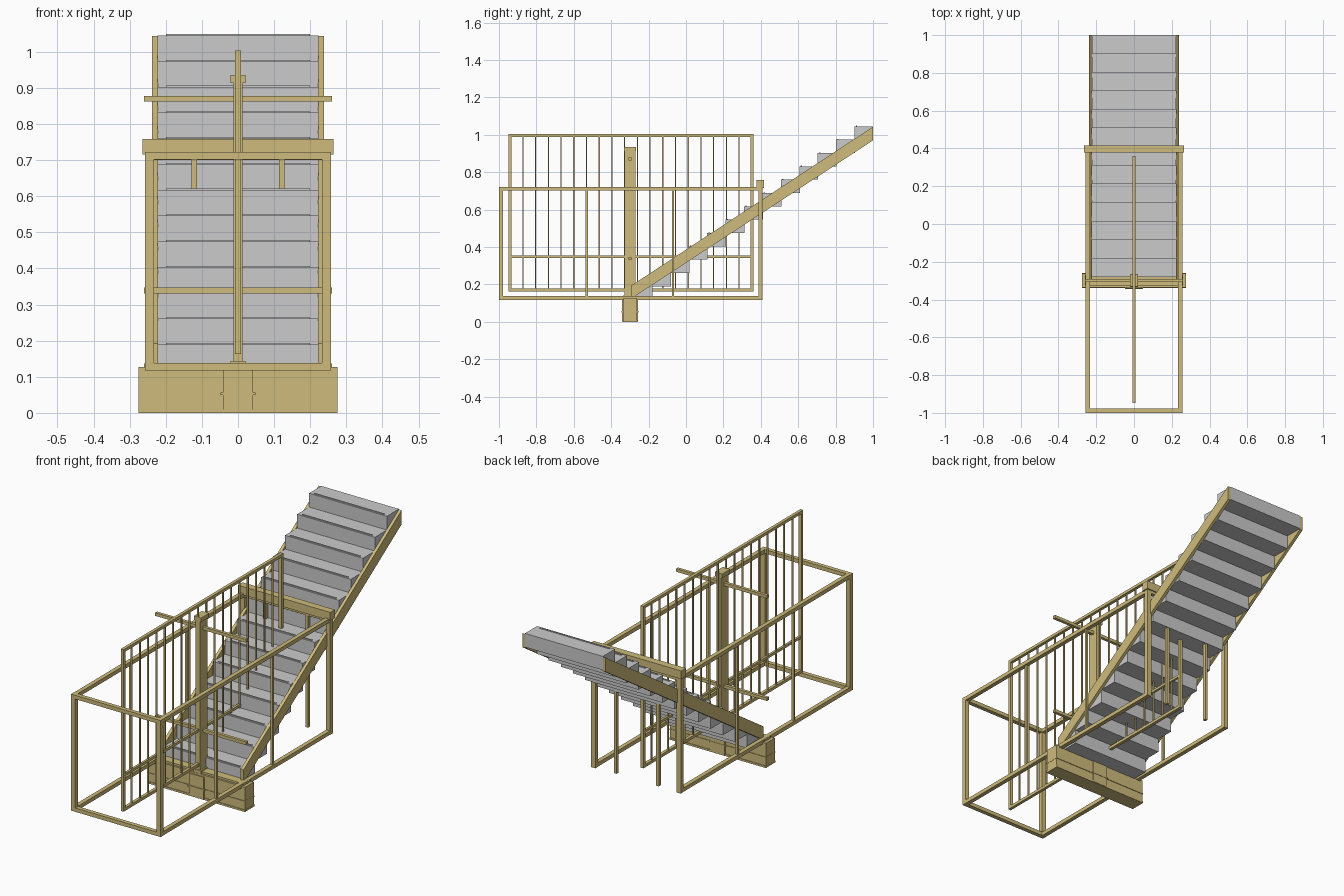
import bpy, bmesh

if "Cube" in bpy.data.objects:
    bpy.data.objects.remove(bpy.data.objects["Cube"])

gold = bpy.data.materials.new("brass")
gold.diffuse_color = (0.62, 0.50, 0.20, 1)
gold.use_nodes = True
gold.node_tree.nodes["Principled BSDF"].inputs["Base Color"].default_value = gold.diffuse_color


def prism_object(name, bm, mat):
    me = bpy.data.meshes.new(name)
    bmesh.ops.recalc_face_normals(bm, faces=bm.faces)
    bm.to_mesh(me)
    bm.free()
    if mat:
        me.materials.append(mat)
    ob = bpy.data.objects.new(name, me)
    bpy.context.collection.objects.link(ob)
    return ob


def boxes(name, items, mat=gold):
    """One object from boxes given as (x0, x1, y0, y1, z0, z1)."""
    bm = bmesh.new()
    for x0, x1, y0, y1, z0, z1 in items:
        vs = bmesh.ops.create_cube(bm, size=1)["verts"]
        bmesh.ops.scale(bm, vec=(x1 - x0, y1 - y0, z1 - z0), verts=vs)
        bmesh.ops.translate(bm, vec=((x0 + x1) / 2, (y0 + y1) / 2, (z0 + z1) / 2), verts=vs)
    return prism_object(name, bm, mat)


def mirror_x(items):
    return items + [(-b, -a, *rest) for a, b, *rest in items]


# Staircase: solid steps with a thin grip strip near each nosing
N, RUN, RISE = 13, 0.0985, 0.0713
steps, grips = [], []
for k in range(N):
    y, z = -0.281 + k * RUN, 0.19 + k * RISE
    y1 = min(y + RUN + 0.003, 1.0)
    steps.append((-0.223, 0.223, y, y1, z - RISE, z))
    grips.append((-0.2, 0.2, y + 0.007, y + 0.014, z - 0.002, z + 0.003))
boxes("stair_steps", steps, None)
boxes("step_grip_strips", grips, None)

# Sloping stringers on both sides
profile = [(-0.295, 0.122), (-0.295, 0.192), (1.0, 1.043), (1.0, 0.97)]
for side, label in ((1, "right"), (-1, "left")):
    bm = bmesh.new()
    face = bm.faces.new([bm.verts.new((side * 0.222, y, z)) for y, z in profile])
    ext = bmesh.ops.extrude_face_region(bm, geom=[face])["geom"]
    bmesh.ops.translate(bm, vec=(side * 0.016, 0, 0),
                        verts=[v for v in ext if isinstance(v, bmesh.types.BMVert)])
    prism_object("stringer_" + label, bm, gold)

# Base beam under the foot of the stairs
boxes("base_beam", [
    (-0.275, 0.275, -0.335, -0.262, 0.0, 0.127),
    (-0.26, 0.26, -0.325, -0.27, 0.127, 0.137)])
boxes("base_ribs", [
    (-0.276, 0.276, -0.338, -0.259, 0.0, 0.01),
    (-0.276, 0.276, -0.338, -0.259, 0.05, 0.056)])
boxes("base_centre_block", [
    (-0.042, 0.042, -0.341, -0.257, 0.002, 0.118),
    (-0.048, 0.048, -0.345, -0.255, 0.05, 0.057)])

# Open side frames
rails = [(0.234, 0.256, -1.0, 0.41, z, z + 0.02) for z in (0.118, 0.702)]
corner = [(0.233, 0.257, y, y + 0.022, 0.118, 0.722) for y in (-1.0, 0.388)]
boxes("frame_side_rails", mirror_x(rails))
boxes("frame_corner_posts", mirror_x(corner))
boxes("frame_mid_posts", mirror_x(
    [(0.239, 0.251, y - 0.006, y + 0.006, 0.13, 0.71) for y in (-0.53, -0.07)]))
boxes("frame_front_bars", [(-0.25, 0.25, -1.0, -0.978, z, z + 0.02) for z in (0.118, 0.702)])

# Rear header beam and the posts hanging from it
boxes("rear_header", [(-0.264, 0.264, 0.378, 0.416, 0.715, 0.758),
                      (-0.25, 0.25, 0.39, 0.41, 0.70, 0.72)])
boxes("rear_hanging_posts", mirror_x([(0.114, 0.129, 0.39, 0.407, 0.12, 0.71)]))

# Central railing
Y0, Y1 = -0.948, 0.36
boxes("railing_frame", [
    (-0.008, 0.008, Y0, Y1, 0.988, 1.003),
    (-0.008, 0.008, Y0, Y1, 0.163, 0.178),
    (-0.006, 0.006, Y0, Y1, 0.341, 0.354),
    (-0.008, 0.008, Y0, Y0 + 0.015, 0.163, 1.003),
    (-0.008, 0.008, Y1 - 0.015, Y1, 0.163, 1.003)])
bars = []
for i in range(1, 19):
    y = Y0 + 0.008 + i * (Y1 - Y0 - 0.016) / 19
    bars.append((-0.004, 0.004, y - 0.003, y + 0.003, 0.17, 0.995))
boxes("railing_balusters", bars)

# Central post with cap, foot and crossbars
boxes("centre_post", [
    (-0.013, 0.013, -0.329, -0.269, 0.12, 0.92),
    (-0.021, 0.021, -0.332, -0.266, 0.914, 0.935),
    (-0.021, 0.021, -0.334, -0.264, 0.125, 0.143)])
boxes("post_crossbars", [(-0.26, 0.26, -0.307, -0.291, z - 0.008, z + 0.008)
                         for z in (0.87, 0.339)])
